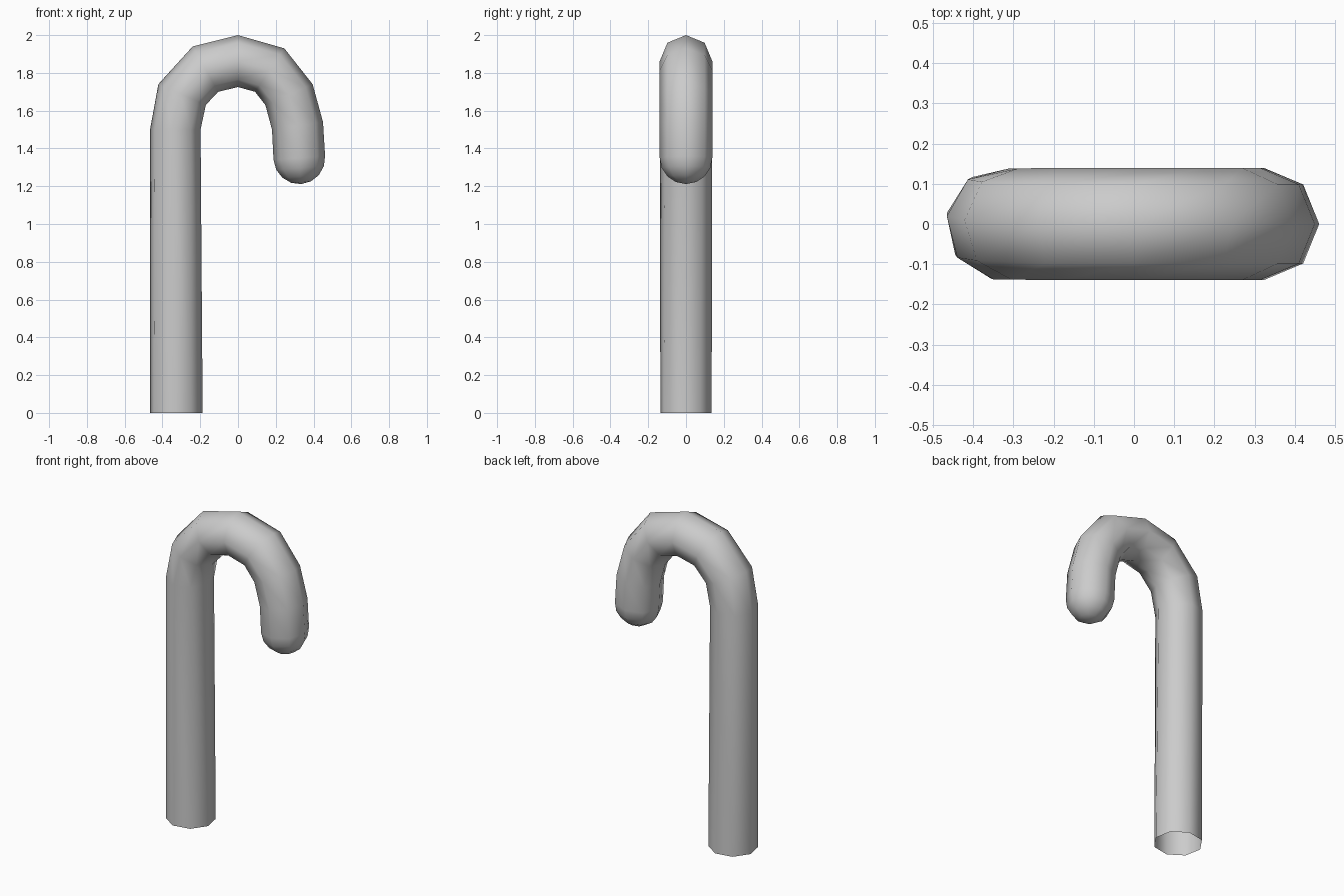
import bpy, bmesh
from math import sin, cos, pi, radians
from mathutils import Vector

if "Cube" in bpy.data.objects:
    bpy.data.objects.remove(bpy.data.objects["Cube"])

SIDES = 8
RADIUS = 0.139

# Cane rings: outer x, outer z, inner x, inner z, twist in degrees
rings = [
    (-0.468, 0.00, -0.184, 0.00, 12),
    (-0.467, 1.50, -0.197, 1.50, 8),
    (-0.422, 1.74, -0.170, 1.63, 4),
    (-0.240, 1.94, -0.105, 1.70, 0),
    (0.000, 2.00, 0.000, 1.725, 0),
    (0.245, 1.93, 0.090, 1.70, 0),
    (0.395, 1.74, 0.145, 1.63, 0),
    (0.450, 1.54, 0.180, 1.50, 0),
    (0.461, 1.36, 0.188, 1.34, 0),
]

bm = bmesh.new()


def add_ring(centre, axis, scale=1.0, twist=0.0):
    verts = []
    for k in range(SIDES):
        a = 2 * pi * k / SIDES + radians(twist)
        offset = axis * cos(a) + Vector((0, RADIUS, 0)) * sin(a)
        verts.append(bm.verts.new(centre + offset * scale))
    return verts


def bridge(a, b):
    for k in range(SIDES):
        n = (k + 1) % SIDES
        bm.faces.new((a[k], a[n], b[n], b[k]))


# Open-bottomed shaft and hook
previous = None
for ox, oz, ix, iz, twist in rings:
    outer, inner = Vector((ox, 0, oz)), Vector((ix, 0, iz))
    centre, axis = (outer + inner) / 2, (outer - inner) / 2
    ring = add_ring(centre, axis, 1.0, twist)
    if previous:
        bridge(previous, ring)
    previous = ring

# Rounded end of the hook
down = Vector((axis.z, 0, -axis.x)).normalized() * RADIUS
for i in range(1, 4):
    a = i * pi / 8
    ring = add_ring(centre + down * sin(a), axis, cos(a))
    bridge(previous, ring)
    previous = ring
tip = bm.verts.new(centre + down)
for k in range(SIDES):
    bm.faces.new((previous[k], previous[(k + 1) % SIDES], tip))

bmesh.ops.recalc_face_normals(bm, faces=bm.faces[:])
# Make sure the faces point outward on the open tube
bm.faces.ensure_lookup_table()
cap = max(tip.link_faces, key=lambda f: abs(f.normal.z))
if cap.normal.dot(down) < 0:
    bmesh.ops.reverse_faces(bm, faces=bm.faces[:])
for face in bm.faces:
    face.smooth = True

mesh = bpy.data.meshes.new("hooked_cane")
bm.to_mesh(mesh)
bm.free()
cane = bpy.data.objects.new("hooked_cane", mesh)
bpy.context.collection.objects.link(cane)
